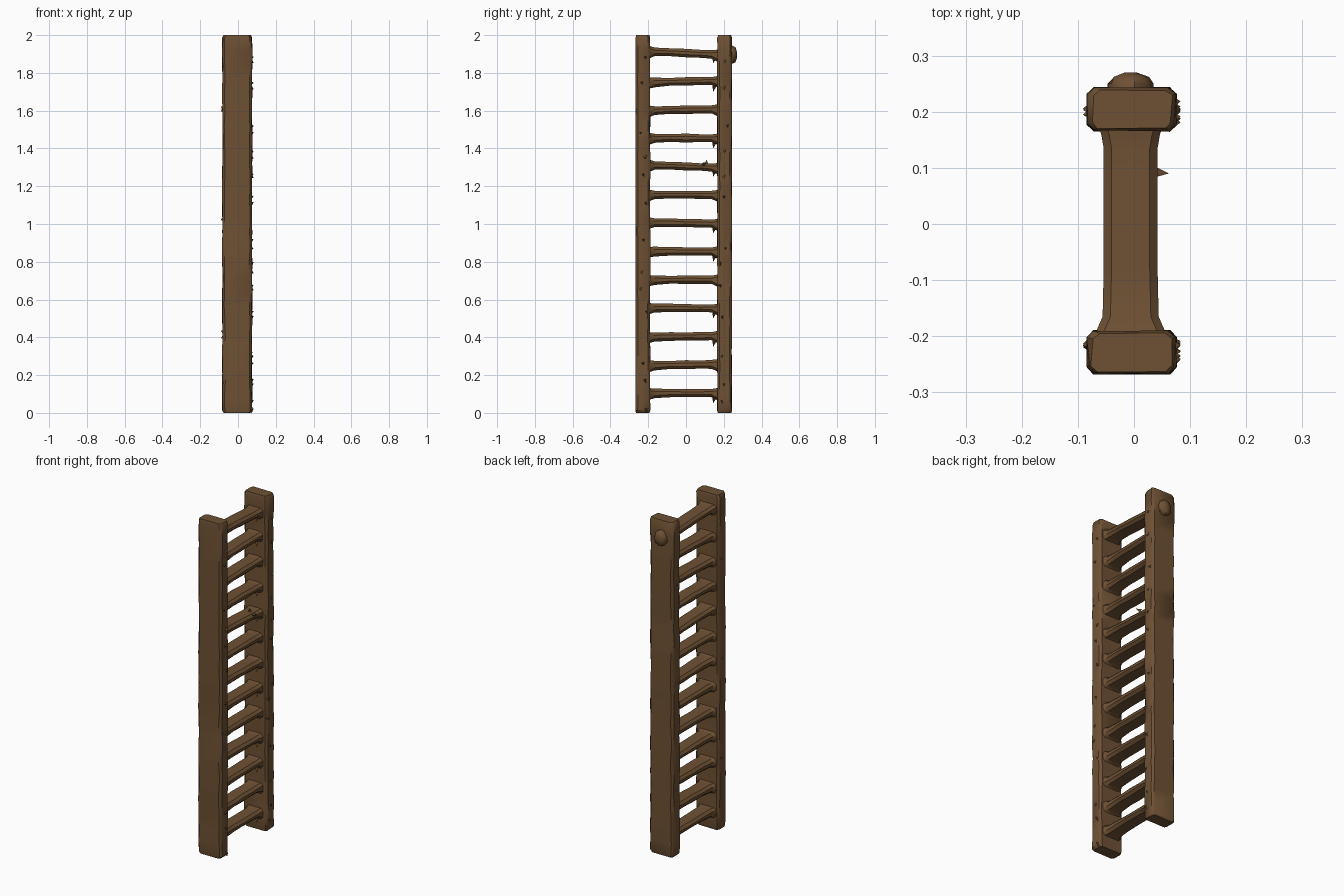
import bpy, bmesh, math, random
from mathutils import Vector

if "Cube" in bpy.data.objects:
    bpy.data.objects.remove(bpy.data.objects["Cube"])

random.seed(7)
wood = bpy.data.materials.new("brown wood")
wood.diffuse_color = (0.156, 0.082, 0.034, 1)
wood.use_nodes = True
wood.node_tree.nodes["Principled BSDF"].inputs["Base Color"].default_value = wood.diffuse_color


def finish(bm, name):
    bmesh.ops.recalc_face_normals(bm, faces=bm.faces[:])
    mesh = bpy.data.meshes.new(name)
    bm.to_mesh(mesh)
    bm.free()
    mesh.materials.append(wood)
    ob = bpy.data.objects.new(name, mesh)
    bpy.context.collection.objects.link(ob)
    bpy.ops.object.select_all(action='DESELECT')
    ob.select_set(True)
    bpy.context.view_layer.objects.active = ob
    bpy.ops.object.shade_smooth_by_angle(angle=math.radians(40))
    return ob


def loft(bm, rings):
    """Skin a list of point rings and cap both ends."""
    rows = [[bm.verts.new(p) for p in r] for r in rings]
    n = len(rows[0])
    for a, b in zip(rows, rows[1:]):
        for i in range(n):
            j = (i + 1) % n
            bm.faces.new((a[i], a[j], b[j], b[i]))
    bm.faces.new(rows[0][::-1])
    bm.faces.new(rows[-1])


def octagon(hw, hh, c):
    return [(-hw, -hh + c), (-hw + c, -hh), (hw - c, -hh), (hw, -hh + c),
            (hw, hh - c), (hw - c, hh), (-hw + c, hh), (-hw, hh - c)]


def splinter(bm, base, tip, size):
    """Small torn wood chip standing off a surface."""
    base, tip = Vector(base), Vector(tip)
    d = (tip - base).normalized()
    u = d.orthogonal().normalized()
    v = d.cross(u)
    ring = [bm.verts.new(base + size * (math.cos(t) * u + math.sin(t) * v))
            for t in (0, 2.1, 4.2)]
    top = bm.verts.new(tip)
    for i in range(3):
        bm.faces.new((ring[i], ring[(i + 1) % 3], top))
    bm.faces.new(ring[::-1])


# side rails: worn planks with rounded ends and chipped edges
def rail(name, cy):
    levels = [(0, .9), (.012, 1)] + [(.08 * k, 1) for k in range(1, 25)] \
        + [(1.985, 1), (2, .9)]
    rings = []
    for z, s in levels:
        ring = []
        for x, y in octagon(.078, .0385, .012):
            jx = random.uniform(-.003, .003)
            jy = random.uniform(-.0015, .0015)
            ring.append((-.004 + x * s + jx, cy + y * s + jy, z))
        rings.append(ring)
    bm = bmesh.new()
    loft(bm, rings)
    for k in range(16):
        z = .04 + .122 * k + random.uniform(-.03, .03)
        side = -1 if k % 5 == 3 else 1
        x = -.004 + side * .068
        y = cy + random.uniform(-.025, .025)
        splinter(bm, (x, y, z), (x + side * .019, y, z + random.uniform(-.015, .015)), .018)
    return finish(bm, name)


rail("front_rail", -.2285)
rail("back_rail", .2045)

# rungs: flattened bars that flare into the rails
for k in range(13):
    z0 = .105 + .15 * k
    tilt = random.uniform(-.008, .008)
    rings = []
    for y, hw, hh, dz in [(-.2, .066, .034, -.004), (-.188, .06, .029, -.002),
                          (-.165, .05, .024, 0), (-.08, .048, .022, .001),
                          (0, .048, .022, 0), (.08, .048, .021, -.001),
                          (.135, .048, .022, -.002), (.158, .052, .028, -.006),
                          (.18, .058, .037, -.009)]:
        hh += random.uniform(-.002, .002)
        dz += tilt * y / .2
        rings.append([(-.006 + x, y, z0 + dz + h)
                      for x, h in octagon(hw, hh, .014)])
    bm = bmesh.new()
    loft(bm, rings)
    # torn chip hanging under the back end
    if k % 3 != 1:
        splinter(bm, (.02, .15, z0 - .02), (.025, .143, z0 - .056), .014)
    if k == 8:
        splinter(bm, (.035, .095, z0 + .01), (.062, .09, z0 + .02), .014)
        splinter(bm, (0, .11, z0 + .012), (0, .108, z0 + .036), .012)
    finish(bm, "rung_%02d" % (k + 1))

# rough knot on the outside of the back rail
bm = bmesh.new()
knot = []
for y, rx, rz in [(.22, .042, .055), (.25, .04, .05), (.262, .032, .038), (.27, .012, .016)]:
    knot.append([(-.006 + rx * math.cos(t * math.tau / 9) * random.uniform(.85, 1.1), y,
                  1.895 + rz * math.sin(t * math.tau / 9) * random.uniform(.85, 1.1))
                 for t in range(9)])
loft(bm, knot)
finish(bm, "rail_knot")
